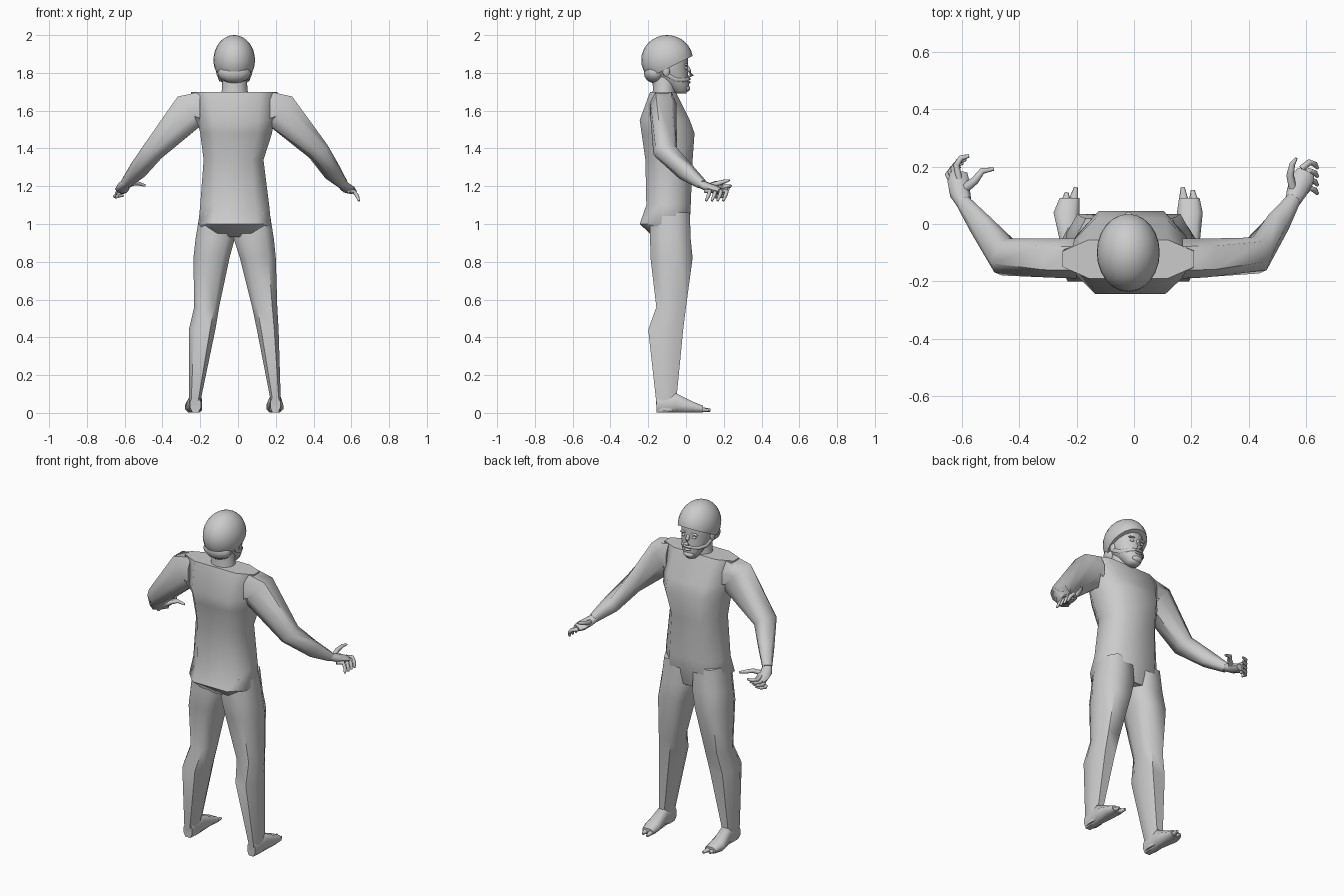
import bpy, bmesh, math
from mathutils import Vector, Matrix

grey = bpy.data.materials.new("plain_grey")
grey.diffuse_color = (0.6, 0.6, 0.6, 1)
BOXY = [(1, -.4), (1, .4), (.6, 1), (-.6, 1), (-1, .4), (-1, -.4), (-.6, -1), (.6, -1)]


def circle(n):
    return [(math.cos(i * math.tau / n), math.sin(i * math.tau / n)) for i in range(n)]


def finish(name, bm, angle):
    bmesh.ops.recalc_face_normals(bm, faces=bm.faces)
    me = bpy.data.meshes.new(name)
    bm.to_mesh(me)
    bm.free()
    me.materials.append(grey)
    ob = bpy.data.objects.new(name, me)
    bpy.context.collection.objects.link(ob)
    bpy.ops.object.select_all(action='DESELECT')
    ob.select_set(True)
    bpy.context.view_layer.objects.active = ob
    bpy.ops.object.shade_smooth_by_angle(angle=math.radians(angle))
    return ob


def loft(name, rings, profile=BOXY, angle=60):
    """rings: (centre, half-axis u, half-axis v)"""
    bm = bmesh.new()
    rows = [[bm.verts.new(Vector(c) + Vector(u) * a + Vector(v) * b) for a, b in profile]
            for c, u, v in rings]
    n = len(profile)
    for r, s in zip(rows, rows[1:]):
        for i in range(n):
            j = (i + 1) % n
            bm.faces.new((r[i], r[j], s[j], s[i]))
    bm.faces.new(rows[0])
    bm.faces.new(rows[-1])
    return finish(name, bm, angle)


def level(z, x0, x1, y0, y1):
    return (((x0 + x1) / 2, (y0 + y1) / 2, z), ((x1 - x0) / 2, 0, 0), (0, (y1 - y0) / 2, 0))


def tube(name, pts, first=None, profile=None):
    """pts: (x, y, z, half width, half height) along a path"""
    P = [Vector(p[:3]) for p in pts]
    rings = []
    for i, p in enumerate(pts):
        t = P[min(i + 1, len(P) - 1)] - P[max(i - 1, 0)]
        if i == 0 and first:
            t = Vector(first)
        side = t.cross(Vector((0, 0, 1))).normalized()
        up = side.cross(t).normalized()
        rings.append((P[i], side * p[3], up * p[4]))
    return loft(name, rings, profile or circle(8))


def ball(name, c, r, rot=0):
    bm = bmesh.new()
    bmesh.ops.create_uvsphere(bm, u_segments=12, v_segments=8, radius=1)
    bm.transform(Matrix.Translation(c) @ Matrix.Rotation(rot, 4, 'Y') @ Matrix.Diagonal((*r, 1)))
    return finish(name, bm, 60)


# Torso
loft("torso", [level(*r) for r in (
    (.93, -.15, .11, -.17, .01), (1.0, -.21, .175, -.245, .02), (1.1, -.2, .165, -.21, .025),
    (1.34, -.182, .135, -.215, .035), (1.48, -.2, .18, -.235, .045),
    (1.55, -.215, .19, -.245, .02), (1.7, -.25, .21, -.19, -.055))])

# Legs
loft("left_leg", [level(*r) for r in (
    (1.06, -.202, -.03, -.19, .02), (.92, -.225, -.018, -.19, .025), (.82, -.236, -.045, -.188, .035),
    (.56, -.232, -.1, -.157, .0), (.44, -.26, -.12, -.2, -.015), (.08, -.26, -.195, -.16, -.05),
    (.01, -.255, -.195, -.155, -.05))])
loft("right_leg", [level(*r) for r in (
    (1.06, -.01, .168, -.19, .02), (.92, -.022, .19, -.19, .025), (.82, .01, .2, -.188, .035),
    (.56, .075, .208, -.157, .0), (.44, .1, .215, -.2, -.015), (.08, .17, .226, -.16, -.05),
    (.01, .165, .226, -.155, -.05))])


# Feet with two toe groups
def foot(name, rows, toes):
    loft(name, [((x, y, h / 2 + .003), (w, 0, 0), (0, 0, h / 2)) for x, y, w, h in rows])
    for i, (x0, y0, x1, y1) in enumerate(toes):
        tube(f"{name}_toe_{i}", [(x0, y0, .02, .022, .016), (x1, y1, .014, .007, .008)])


foot("left_foot", [(-.225, -.157, .028, .08), (-.226, -.05, .035, .1),
                   (-.236, .04, .045, .055), (-.225, .09, .035, .035)],
     [(-.215, .06, -.203, .128), (-.24, .06, -.235, .11)])
foot("right_foot", [(.198, -.157, .026, .08), (.197, -.05, .034, .1),
                    (.195, .04, .045, .055), (.193, .09, .036, .035)],
     [(.175, .06, .17, .128), (.21, .06, .205, .118)])

# Arms, from the shoulder through the elbow to the wrist
tube("right_arm", [(.17, -.12, 1.6, .07, .1), (.222, -.12, 1.6, .068, .098),
                   (.425, -.11, 1.385, .062, .05), (.50, .0, 1.275, .043, .043),
                   (.557, .085, 1.21, .025, .024)], (1, 0, 0), BOXY)
tube("left_arm", [(-.2, -.12, 1.6, .07, .1), (-.255, -.12, 1.6, .068, .098),
                  (-.45, -.115, 1.385, .064, .05), (-.53, -.01, 1.285, .043, .043),
                  (-.595, .075, 1.215, .026, .024)], (-1, 0, 0), BOXY)

# Hands: palm, thumb and curled fingers
tube("right_palm", [(.55, .07, 1.215, .025, .022), (.567, .11, 1.197, .035, .023),
                    (.588, .155, 1.182, .04, .022), (.6, .182, 1.174, .032, .016)])
tube("right_thumb", [(.555, .12, 1.2, .014, .014), (.545, .17, 1.215, .013, .013),
                     (.553, .21, 1.227, .01, .01), (.567, .23, 1.232, .005, .005)])
for i in range(4):
    y = .208 - .03 * i
    tube(f"right_finger_{i}", [(.585, y - .015, 1.175, .012, .012), (.613, y + .008, 1.172, .011, .011),
                               (.632, y, 1.148, .01, .01), (.64, y - .012, 1.122, .006, .006)])
tube("left_palm", [(-.59, .065, 1.22, .025, .022), (-.607, .105, 1.2, .036, .024),
                   (-.613, .15, 1.185, .038, .024), (-.612, .18, 1.178, .03, .018)])
tube("left_thumb", [(-.59, .125, 1.2, .017, .015), (-.555, .152, 1.215, .014, .013),
                    (-.53, .185, 1.215, .011, .011), (-.49, .192, 1.203, .006, .006)])
for i in range(4):
    x, z = -.598 - .01 * i, 1.198 - .017 * i
    y = .225 - .012 * i
    tube(f"left_finger_{i}", [(x - .012, .155, z, .011, .011), (x - .022, y - .018, z, .011, .011),
                              (x - .005, y + .006, z + .002, .01, .01), (x + .022, y + .013, z + .004, .006, .006)])

# Neck and head
loft("neck", [level(1.66, -.1, .065, -.185, -.05), level(1.71, -.085, .05, -.175, -.055),
              level(1.82, -.08, .045, -.18, -.05)], circle(12))
loft("head", [level(*r) for r in (
    (1.69, -.045, .01, -.055, .0), (1.705, -.06, .025, -.075, .012), (1.74, -.08, .045, -.11, .016),
    (1.78, -.096, .061, -.165, .012), (1.83, -.104, .069, -.195, .01), (1.88, -.105, .07, -.2, .012),
    (1.93, -.095, .06, -.19, .005))], circle(16))

# Cap with a tilted lower rim and a shallow hollow edge
bm = bmesh.new()
bmesh.ops.create_uvsphere(bm, u_segments=24, v_segments=16, radius=1)
bm.transform(Matrix.Translation((-.02, -.1, 1.868)) @ Matrix.Diagonal((.11, .137, .132, 1)))
cut = bmesh.ops.bisect_plane(bm, geom=bm.verts[:] + bm.edges[:] + bm.faces[:], plane_co=(0, -.1, 1.822),
                             plane_no=(0, -.5, 1), clear_inner=True)
rim = [e for e in cut['geom_cut'] if isinstance(e, bmesh.types.BMEdge)]
bmesh.ops.contextual_create(bm, geom=rim)
finish("cap", bm, 40)

# Nape below the cap
ball("nape", (-.02, -.165, 1.8), (.088, .058, .055))

# Face features
tube("nose", [(-.02, .004, 1.835, .009, .009), (-.02, .018, 1.81, .01, .01),
              (-.02, .03, 1.79, .014, .012), (-.02, .012, 1.778, .012, .006)])
ball("moustache", (-.02, .012, 1.768), (.032, .013, .008))
ball("lips", (-.02, .014, 1.75), (.022, .011, .007))
ball("chin_beard", (-.02, .002, 1.718), (.034, .02, .018))
for s, side in ((-1, "left"), (1, "right")):
    ball(side + "_eye", (-.02 + s * .034, .0, 1.825), (.014, .008, .008))
    ball(side + "_brow", (-.02 + s * .036, .001, 1.845), (.024, .01, .006), s * .15)
    ball(side + "_ear", (-.02 + s * .085, -.105, 1.81), (.011, .02, .03))
    tube(side + "_beard_edge", [(-.02 + s * .084, -.1, 1.79, .006, .012), (-.02 + s * .075, -.055, 1.765, .006, .012),
                                (-.02 + s * .055, -.012, 1.762, .006, .01), (-.02 + s * .025, .012, 1.767, .006, .008)])
